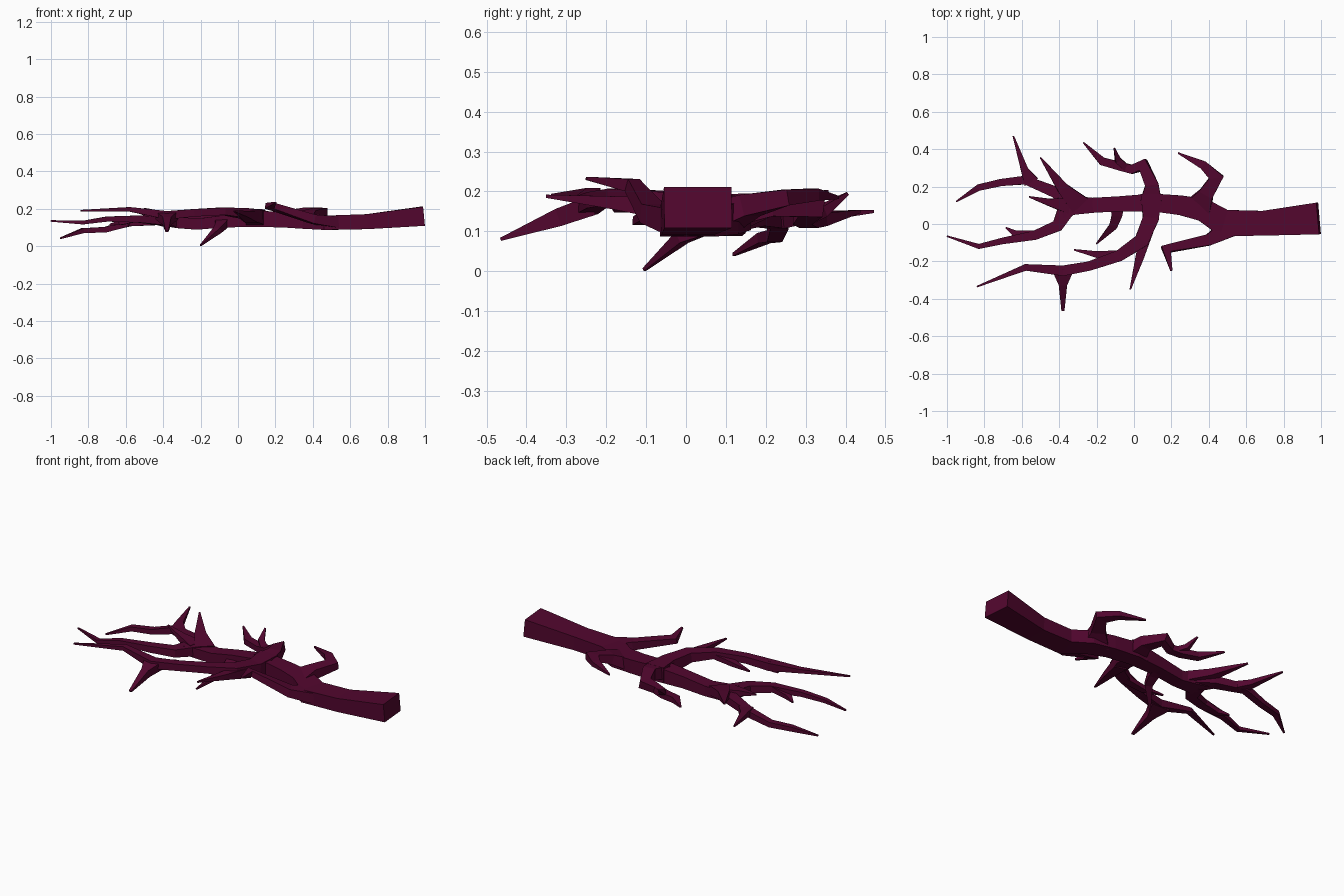
import bpy
import bmesh
from mathutils import Vector

mat = bpy.data.materials.new("dark_red_bark")
mat.diffuse_color = (0.085, 0.002, 0.028, 1)


def limb(name, *pts):
    """Four-sided tapering tube; each point is (x, y, z, width, height)."""
    bm = bmesh.new()
    P = [Vector(p[:3]) for p in pts]
    rings = []
    for i, p in enumerate(pts):
        a = (P[i] - P[max(i - 1, 0)]).normalized()
        b = (P[min(i + 1, len(P) - 1)] - P[i]).normalized()
        t = (a + b).normalized()
        side = t.cross(Vector((0, 0, 1))).normalized()
        up = side.cross(t).normalized()
        # widen the ring at bends so the limb keeps its thickness
        bend = 1.0
        if a.length and b.length:
            bend = min(1.35, 1 / max(0.5, a.dot(t)))
        s, u = side * p[3] / 2 * bend, up * p[4] / 2
        rings.append([bm.verts.new(P[i] + v) for v in (s + u, u - s, -s - u, s - u)])
    for r, q in zip(rings, rings[1:]):
        for k in range(4):
            bm.faces.new((r[k], r[(k + 1) % 4], q[(k + 1) % 4], q[k]))
    bm.faces.new(rings[0])
    bm.faces.new(rings[-1])
    bmesh.ops.recalc_face_normals(bm, faces=bm.faces)
    me = bpy.data.meshes.new(name)
    bm.to_mesh(me)
    bm.free()
    me.materials.append(mat)
    ob = bpy.data.objects.new(name, me)
    bpy.context.collection.objects.link(ob)


T = 0.008  # twig tip thickness

# Main stem from the thick cut end to the left fork
limb("trunk", (.987, .03, .16, .17, .103), (.69, .004, .131, .132, .08),
     (.48, .005, .125, .14, .076), (.37, .075, .132, .12, .078),
     (.25, .1, .14, .105, .08), (.1, .115, .147, .095, .088),
     (-.08, .108, .135, .08, .07), (-.22, .1, .118, .08, .06),
     (-.32, .1, .125, .1, .058), (-.39, .09, .134, .12, .05))

# Upper right twig
limb("upper_right_twig", (.34, .08, .13, .15, .07), (.385, .16, .165, .08, .055),
     (.44, .25, .185, .06, .04), (.37, .315, .192, .045, .03), (.235, .38, .185, T, T))

# Hooked twig with two tips
limb("hooked_twig", (.09, .11, .15, .12, .08), (.095, .21, .168, .07, .06),
     (.05, .315, .16, .05, .05), (-.01, .292, .135, .045, .038),
     (-.07, .308, .125, .048, .033), (-.17, .335, .13, .042, .033), (-.27, .435, .15, T, T))
limb("hooked_twig_tip", (-.035, .295, .13, .04, .03), (-.085, .34, .15, .033, .028),
     (-.105, .405, .195, T, T))

# Long lower branch and its twigs
limb("lower_branch", (.09, .16, .15, .11, .09), (.09, .03, .155, .085, .075),
     (.04, -.09, .175, .075, .055), (-.08, -.17, .187, .06, .04),
     (-.24, -.225, .178, .05, .04), (-.38, -.25, .165, .055, .045),
     (-.58, -.232, .197, .034, .024), (-.84, -.335, .19, T, T))
limb("lower_fork", (-.38, -.235, .165, .12, .05), (-.38, -.32, .135, .045, .045),
     (-.38, -.465, .08, .016, T))
limb("lower_inner_twig", (-.06, -.165, .18, .05, .03), (-.2, -.163, .16, .035, .026),
     (-.32, -.138, .155, T, T))
limb("lower_outer_twig", (.075, -.02, .155, .07, .06), (.03, -.18, .172, .045, .032),
     (-.02, -.35, .188, T, T))

# Twig on the near side of the trunk
limb("near_side_twig", (.54, 0, .125, .12, .065), (.4, -.085, .145, .06, .048),
     (.17, -.135, .216, .042, .032), (.2, -.25, .233, .012, T))

# Twig dropping to the ground
limb("drooping_twig", (-.09, .11, .13, .08, .05), (-.09, .05, .112, .055, .04),
     (-.11, -.01, .085, .042, .03), (-.2, -.105, .004, T, T))

# Left fork: far side
limb("far_spike", (-.29, .1, .13, .11, .055), (-.38, .19, .158, .062, .042),
     (-.5, .355, .2, T, T))
limb("far_branch", (-.33, .1, .13, .11, .055), (-.42, .17, .136, .062, .045),
     (-.58, .235, .125, .045, .038), (-.71, .222, .088, .038, .03),
     (-.83, .195, .083, .034, .026), (-.95, .12, .042, T, T))
limb("far_branch_spike", (-.55, .225, .127, .08, .04), (-.585, .29, .135, .04, .032),
     (-.645, .47, .15, T, T))
limb("middle_twig", (-.35, .1, .135, .09, .05), (-.45, .115, .162, .04, .032),
     (-.56, .145, .19, T, T))

# Left fork: near side
limb("near_branch", (-.35, .1, .13, .1, .055), (-.41, -.01, .135, .06, .045),
     (-.53, -.06, .145, .05, .038), (-.7, -.09, .145, .035, .027),
     (-.83, -.12, .126, .026, .02), (-1.0, -.065, .135, T, T))
limb("near_branch_twig", (-.54, -.06, .145, .05, .03), (-.63, -.055, .125, .038, .025),
     (-.685, -.02, .115, T, T))
